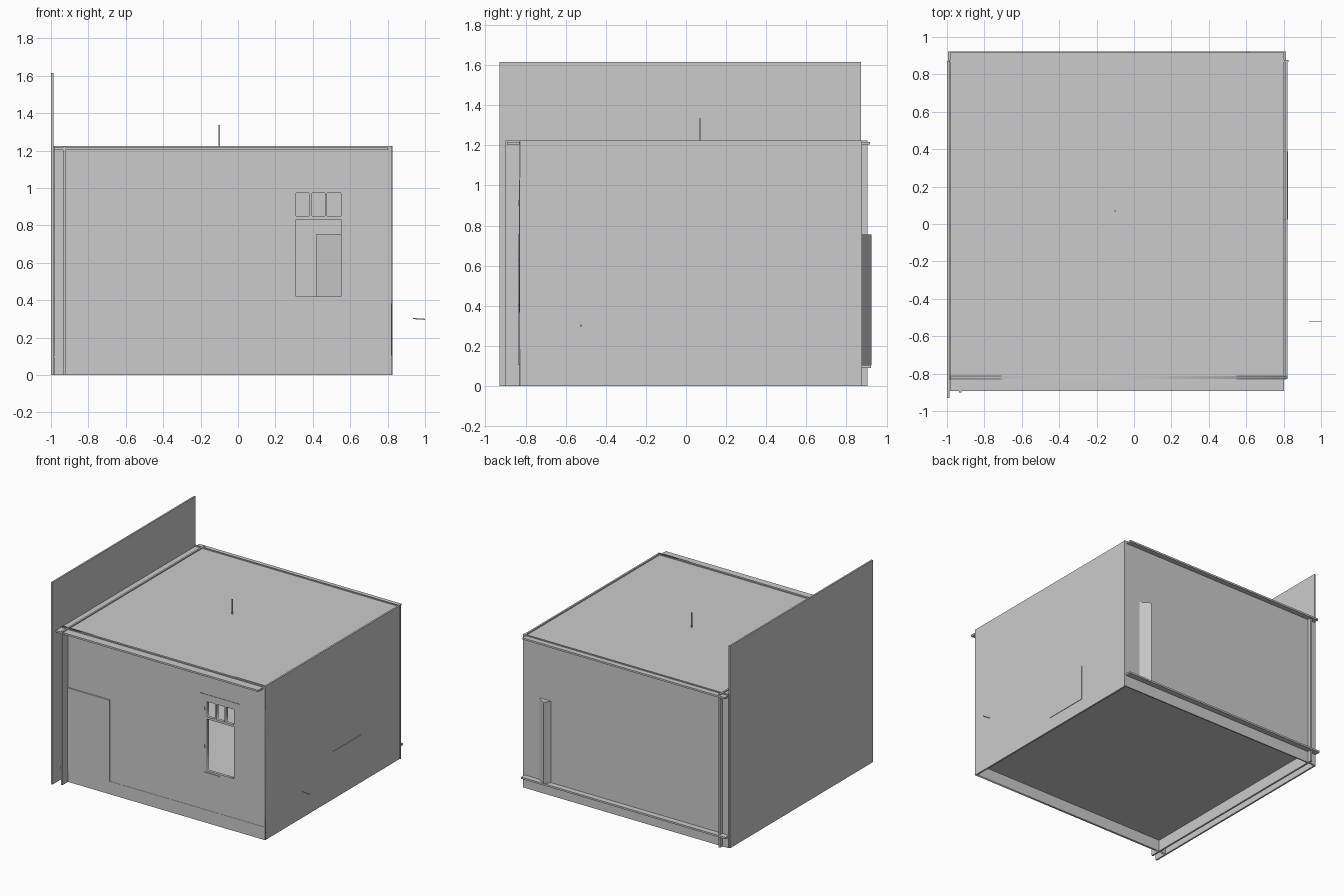
import bpy
from math import radians
from mathutils import Matrix, Vector

if "Cube" in bpy.data.objects:
    bpy.data.objects.remove(bpy.data.objects["Cube"])


def box(name, x, y, z, rot=0.0, pivot=None, axis='Z'):
    """Box from (min, max) ranges, optionally turned about a pivot."""
    bpy.ops.mesh.primitive_cube_add(size=1)
    ob = bpy.context.object
    ob.name = name
    size = Vector((x[1] - x[0], y[1] - y[0], z[1] - z[0]))
    mid = Vector((x[0] + x[1], y[0] + y[1], z[0] + z[1])) / 2
    m = Matrix.Translation(mid) @ Matrix.Diagonal((*size, 1))
    if rot:
        p = Matrix.Translation(pivot or mid)
        m = p @ Matrix.Rotation(radians(rot), 4, axis) @ p.inverted() @ m
    ob.data.transform(m)
    return ob


def panel(name, outer, holes, y):
    """Upright x-z panel with rectangular holes; rects are (x0, x1, z0, z1)."""
    cu = bpy.data.curves.new(name, 'CURVE')
    cu.dimensions = '2D'
    cu.fill_mode = 'BOTH'
    cu.extrude = (y[1] - y[0]) / 2
    for x0, x1, z0, z1 in [outer] + holes:
        s = cu.splines.new('POLY')
        s.points.add(3)
        for p, (a, b) in zip(s.points, ((x0, z0), (x1, z0), (x1, z1), (x0, z1))):
            p.co = (a, b, 0, 1)
        s.use_cyclic_u = True
    ob = bpy.data.objects.new(name, cu)
    ob.rotation_euler = (radians(90), 0, 0)
    ob.location.y = (y[0] + y[1]) / 2
    bpy.context.collection.objects.link(ob)
    return ob


TOP = 1.225

# Crossing wall plates
panel("front_wall", (-0.98, 0.82, 0, TOP), [(0.26, 0.58, 0.39, 1.0)], (-0.829, -0.813))
box("back_wall", (-0.99, 0.825), (0.867, 0.877), (0, TOP))
box("right_wall", (0.806, 0.82), (-0.827, 0.872), (0, TOP))
box("inner_left_wall", (-0.936, -0.922), (-0.9, 0.905), (0, TOP))
box("tall_left_wall", (-1.0, -0.987), (-0.93, 0.872), (0, 1.614))

# Floor and roof slabs that pass through the walls
box("floor_slab", (-0.995, 0.812), (-0.831, 0.922), (0.09, 0.104))
box("roof_slab", (-0.985, 0.803), (-0.893, 0.918), (1.203, 1.217))

# Window frame: three small panes above one tall opening
panes = [(0.31, 0.38, 0.85, 0.972), (0.395, 0.465, 0.85, 0.972), (0.477, 0.55, 0.85, 0.972)]
panel("window_frame", (0.24, 0.595, 0.367, 1.027),
      panes + [(0.31, 0.55, 0.42, 0.832)], (-0.833, -0.81))
box("window_sill", (0.285, 0.42), (-0.838, -0.815), (0.398, 0.406))
for i, z in enumerate((0.60, 0.90)):
    box(f"window_hinge_{i}", (0.285, 0.292), (-0.838, -0.815), (z, z + 0.025))

# Furniture whose faces just break through the walls
box("front_cabinet", (-0.922, -0.55), (-0.837, -0.5), (0.104, 0.755))
box("side_cabinet", (0.62, 0.824), (0.025, 0.387), (0.104, 0.382))
box("corner_cabinet", (0.61, 0.84), (0.575, 0.925), (0.104, 0.755),
    rot=-33, pivot=Vector((0.61, 0.925, 0)))

# Thin lamp cord through the roof and small rod beside the right wall
box("lamp_cord", (-0.103, -0.097), (0.067, 0.073), (1.1, 1.337))
box("side_rod", (0.935, 1.0), (-0.525, -0.521), (0.297, 0.303), rot=4, axis='Y')
